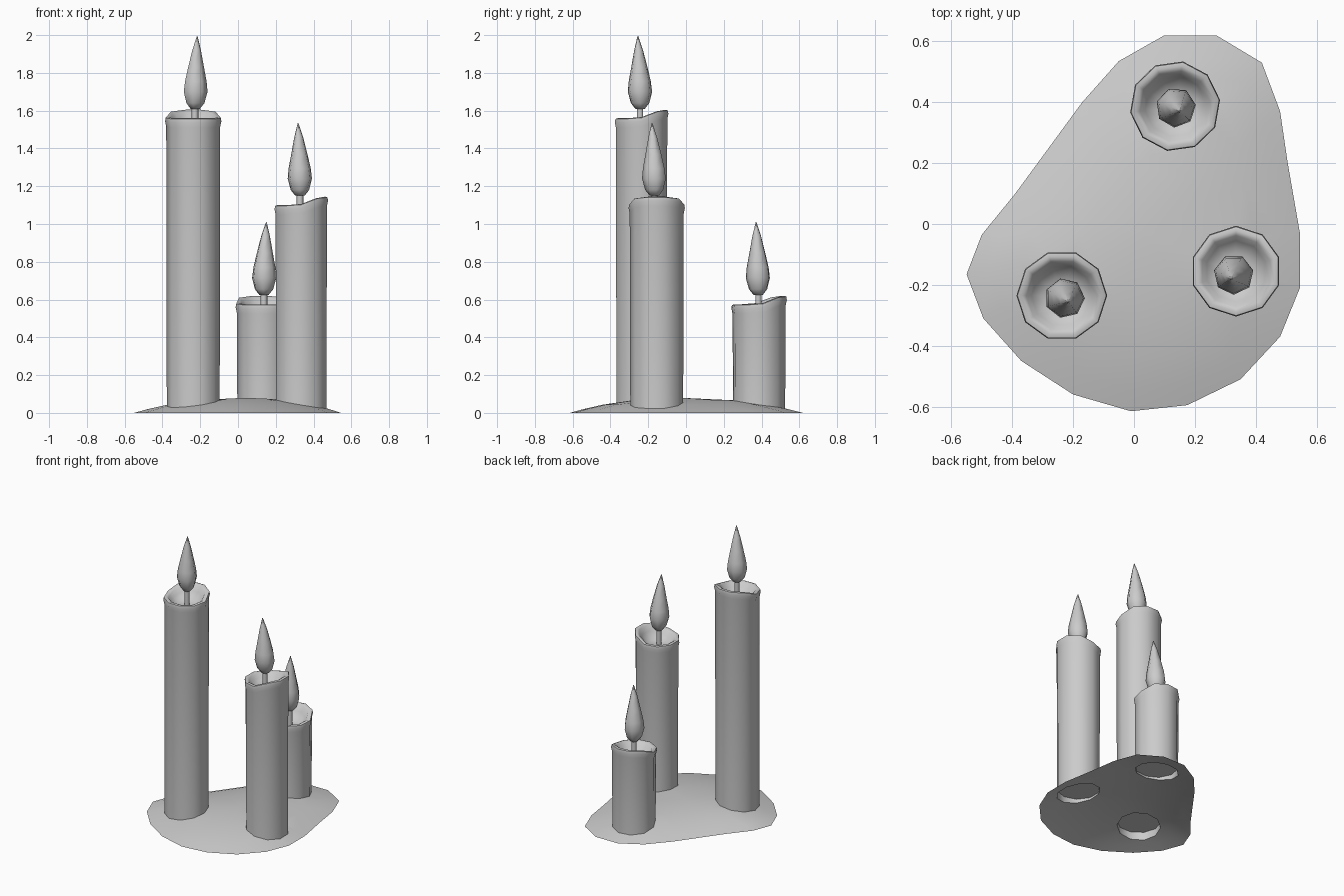
import bpy, bmesh
from math import sin, cos, pi, radians, atan2, hypot
from mathutils import Vector, geometry

if "Cube" in bpy.data.objects:
    bpy.data.objects.remove(bpy.data.objects["Cube"])

wax = bpy.data.materials.new("pale grey wax")
wax.use_nodes = True
GREY = (0.6, 0.6, 0.6, 1)
wax.diffuse_color = GREY
wax.node_tree.nodes["Principled BSDF"].inputs["Base Color"].default_value = GREY

SIDES = 10
RADIUS = 0.145
# name, centre, low rim height, turn, wick spot, flame tip lean
CANDLES = [
    ("tall", (-0.237, -0.235), 1.56, 0, (-0.228, -0.243), (0.012, -0.012)),
    ("middle", (0.335, -0.155), 1.10, -90, (0.328, -0.166), (-0.01, -0.014)),
    ("short", (0.135, 0.387), 0.575, 8, (0.137, 0.383), (0.013, -0.012)),
]
OUTLINE = [Vector(p) for p in (
    (0.1, 0.62), (0.27, 0.62), (0.42, 0.53), (0.48, 0.37), (0.505, 0.2),
    (0.545, -0.03), (0.545, -0.21), (0.48, -0.37), (0.35, -0.51),
    (0.175, -0.595), (-0.01, -0.615), (-0.2, -0.56), (-0.37, -0.45),
    (-0.495, -0.31), (-0.55, -0.165), (-0.5, -0.035), (-0.39, 0.1),
    (-0.17, 0.4), (-0.05, 0.535))]
MIDDLE = Vector((0.04, -0.03))


def finish(name, bm, angle):
    mesh = bpy.data.meshes.new(name)
    bm.to_mesh(mesh)
    bm.free()
    mesh.materials.append(wax)
    obj = bpy.data.objects.new(name, mesh)
    bpy.context.collection.objects.link(obj)
    bpy.ops.object.select_all(action="DESELECT")
    obj.select_set(True)
    bpy.context.view_layer.objects.active = obj
    bpy.ops.object.shade_smooth_by_angle(angle=radians(angle))


def loft(name, rings, angle):
    """Skin a stack of equal rings and close both ends."""
    bm = bmesh.new()
    loops = [[bm.verts.new(p) for p in ring] for ring in rings]
    n = len(loops[0])
    for a, b in zip(loops, loops[1:]):
        for i in range(n):
            j = (i + 1) % n
            bm.faces.new((a[i], a[j], b[j], b[i]))
    bm.faces.new(loops[0][::-1])
    bm.faces.new(loops[-1])
    finish(name, bm, angle)


def circle(centre, r, sides, turn=0):
    return [Vector((centre[0] + r * cos(2 * pi * i / sides + turn),
                    centre[1] + r * sin(2 * pi * i / sides + turn)))
            for i in range(sides)]


def puddle_height(p):
    """Low dome that falls to zero at the outline."""
    d = Vector(p) - MIDDLE
    if d.length < 0.001:
        return 0.08
    far = MIDDLE + d.normalized() * 3
    for a, b in zip(OUTLINE, OUTLINE[1:] + OUTLINE[:1]):
        hit = geometry.intersect_line_line_2d(MIDDLE, far, a, b)
        if hit:
            t = min(d.length / (hit - MIDDLE).length, 1)
            return 0.08 * (1 - t ** 2.2)
    return 0


# Puddle of melted wax, open underneath, with a hole below each candle
points, edges = [MIDDLE], []


def add_loop(loop):
    start = len(points)
    points.extend(loop)
    edges.extend((start + i, start + (i + 1) % len(loop)) for i in range(len(loop)))


add_loop(OUTLINE)
for _, centre, _, turn, _, _ in CANDLES:
    add_loop(circle(centre, 0.14, SIDES, radians(turn)))
for scale in (0.88, 0.7, 0.4):
    points.extend(MIDDLE + (p - MIDDLE) * scale for p in OUTLINE)

flat, _, tris, *_ = geometry.delaunay_2d_cdt(points, edges, [], 1, 1e-5)
bm = bmesh.new()
verts = [bm.verts.new((p.x, p.y, puddle_height(p))) for p in flat]
for tri in tris:
    mid = sum((flat[i] for i in tri), Vector((0, 0))) / 3
    if all((mid - Vector(c[1])).length > 0.132 for c in CANDLES):
        bm.faces.new([verts[i] for i in tri])
bmesh.ops.delete(bm, geom=[v for v in bm.verts if not v.link_faces], context="VERTS")
finish("wax_puddle", bm, 60)


def rim_rise(p, centre, turn):
    """The rim is level on one half and swells up on the other."""
    d = Vector(p) - Vector(centre)
    s = (d.y * cos(turn) - d.x * sin(turn)) / RADIUS
    s = min(max((s + 0.25) / 1.1, 0), 1)
    return 0.045 * s * s * (3 - 2 * s)


for name, centre, top, turn, wick, lean in CANDLES:
    turn = radians(turn)

    # Candle body: recessed base, wall, rolled lip and melted bowl
    base = circle(centre, 0.14, SIDES, turn)
    cap = puddle_height(centre) + 0.03
    rings = [[(p.x, p.y, cap) for p in base],
             [(p.x, p.y, puddle_height(p)) for p in base]]
    for r, drop, follow in ((0.143, 0.05, 1), (0.149, 0.022, 1), (0.146, 0.004, 1),
                            (0.133, 0, 1), (0.117, 0.008, 1),
                            (0.1, 0.035, 0.8), (0.06, 0.055, 0.2)):
        ring = circle(centre, r, SIDES, turn)
        rings.append([(p.x, p.y, top - drop + follow * rim_rise(p, centre, turn))
                      for p in ring])
    loft(name + "_candle", rings, 60)

    # Wick
    loft(name + "_wick", [[(p.x, p.y, z) for p in circle(wick, 0.018, 6)]
                          for z in (top - 0.06, top + 0.065)], 70)

    # Teardrop flame leaning towards its tip
    rings = []
    for r, h in ((0.026, 0), (0.05, 0.03), (0.066, 0.09), (0.06, 0.145),
                 (0.044, 0.22), (0.024, 0.31), (0.002, 0.385)):
        k = (h / 0.385) ** 2
        spot = (wick[0] + lean[0] * k, wick[1] + lean[1] * k)
        rings.append([(p.x, p.y, top + 0.05 + h) for p in circle(spot, r, 7, turn)])
    loft(name + "_flame", rings, 60)
